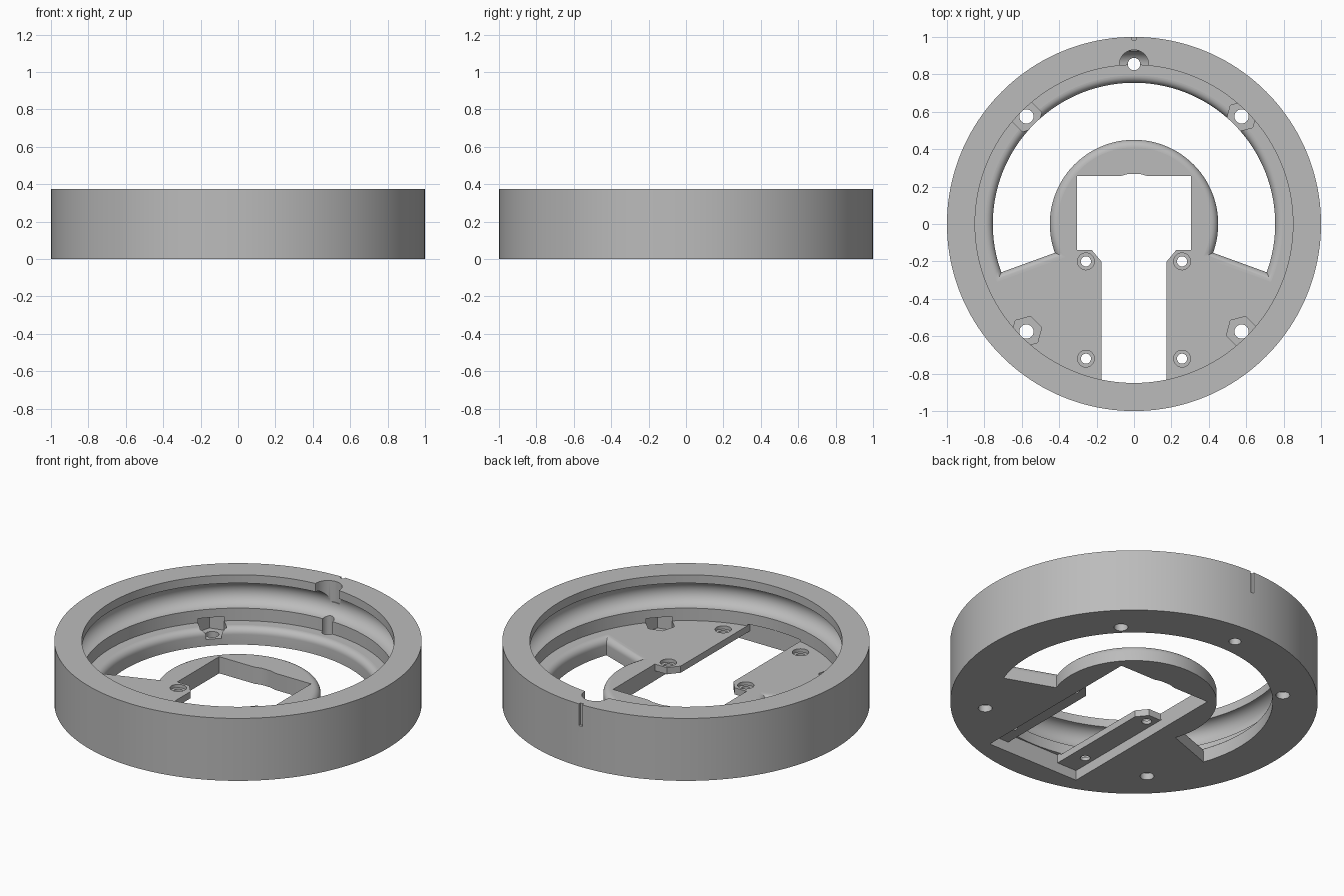
import bpy
import bmesh
from math import sin, cos, pi, radians, asin

if "Cube" in bpy.data.objects:
    bpy.data.objects.remove(bpy.data.objects["Cube"], do_unlink=True)

grey = bpy.data.materials.new("plain grey")
grey.use_nodes = True
colour = (0.5, 0.5, 0.5, 1)
grey.diffuse_color = colour
grey.node_tree.nodes["Principled BSDF"].inputs["Base Color"].default_value = colour

FLOOR = 0.1      # top of the base plate
BORE = 0.85      # inner wall radius
HEIGHT = 0.375


def skin(name, loops):
    """Closed solid bridging equal-length point loops, capped at both ends."""
    bm = bmesh.new()
    rings = [[bm.verts.new(p) for p in loop] for loop in loops]
    n = len(rings[0])
    for a, b in zip(rings, rings[1:]):
        for i in range(n):
            j = (i + 1) % n
            bm.faces.new((a[i], a[j], b[j], b[i]))
    bm.faces.new(rings[0])
    bm.faces.new(rings[-1])
    bmesh.ops.recalc_face_normals(bm, faces=bm.faces)
    mesh = bpy.data.meshes.new(name)
    bm.to_mesh(mesh)
    bm.free()
    obj = bpy.data.objects.new(name, mesh)
    bpy.context.collection.objects.link(obj)
    mesh.materials.append(grey)
    return obj


def circle(r, z, n, x=0, y=0, turn=0):
    return [(x + r * cos(turn + 2 * pi * i / n), y + r * sin(turn + 2 * pi * i / n), z)
            for i in range(n)]


def prism(name, outline, z0, z1):
    return skin(name, [[(x, y, z) for x, y in outline] for z in (z0, z1)])


def drill(name, x, y, r, z0, z1, n=32, turn=0):
    return skin(name, [circle(r, z, n, x, y, turn) for z in (z0, z1)])


def sector(z, d):
    """Annular sector outline grown by d on every side."""
    loop = []
    for r, flip in ((0.755 + d, 1), (0.45 - d, -1)):
        start = radians(-20) - asin(d / r)
        sweep = pi - 2 * start
        for i in range(97)[::flip]:
            a = start + sweep * i / 96
            loop.append((r * cos(a), r * sin(a), z))
    return loop


# Ring body with a round ball groove and a closed floor
profile = [(1, 0), (1, HEIGHT), (BORE, HEIGHT)]
for i in range(17):
    a = pi / 2 - pi * i / 16
    profile.append((BORE + 0.075 * cos(a), 0.25 + 0.075 * sin(a)))
profile.append((BORE, FLOOR))
body = skin("bearing_ring_base", [circle(r, z, 160) for r, z in profile])

cutters = []

# Curved opening with a rounded upper edge
fillet = 0.04
levels = [(-0.1, 0)]
for i in range(9):
    t = pi / 2 * i / 8
    levels.append((FLOOR - fillet + fillet * sin(t), fillet * (1 - cos(t))))
levels.append((FLOOR + 0.02, fillet))
cutters.append(skin("opening_cutter", [sector(z, d) for z, d in levels]))

# Window and slot, drawn as one mirrored half outline
half = [(0.03, 0.268), (0.07, 0.257), (0.305, 0.257), (0.305, -0.14),
        (0.225, -0.14), (0.175, -0.2), (0.175, -0.856)]
outline = half + [(-x, y) for x, y in reversed(half)]
cutters.append(prism("window_cutter", outline, -0.1, FLOOR + 0.01))

# Wider recess under the two ledges
recess = [(-0.306, -0.856), (0.306, -0.856), (0.306, -0.13), (-0.306, -0.13)]
cutters.append(prism("recess_cutter", recess, -0.1, 0.06))

for side in (-1, 1):
    # Counterbored screw holes in the ledges
    for y in (-0.2, -0.72):
        cutters.append(drill("screw_cutter", side * 0.257, y, 0.027, -0.1, 0.2))
        cutters.append(drill("counterbore_cutter", side * 0.257, y, 0.045, 0.08, 0.13))
    # Hexagonal nut pockets with bolt holes
    for end in (-1, 1):
        x, y = side * 0.575, end * 0.575
        cutters.append(drill("bolt_cutter", x, y, 0.038, -0.1, 0.1))
        cutters.append(drill("nut_cutter", x, y, 0.084, 0.04, 0.125, 6, radians(15)))

# Ball filling hole, pin hole and the outer index mark at the back
cutters.append(drill("pin_cutter", 0, 0.855, 0.033, -0.1, 0.24))
cutters.append(drill("filling_cutter", 0, 0.853, 0.078, 0.25, 0.5, 48))
mark = [(-0.012, 0.985), (0.012, 0.985), (0.012, 1.1), (-0.012, 1.1)]
cutters.append(prism("mark_cutter", mark, 0.245, 0.5))

# Apply every cut
bpy.ops.object.select_all(action='DESELECT')
bpy.context.view_layer.objects.active = body
body.select_set(True)
for cutter in cutters:
    cutter.hide_render = True
    cut = body.modifiers.new("cut", 'BOOLEAN')
    cut.operation = 'DIFFERENCE'
    cut.solver = 'EXACT'
    cut.object = cutter
    bpy.ops.object.modifier_apply(modifier=cut.name)
    bpy.data.objects.remove(cutter, do_unlink=True)

# Smooth round walls, keep level faces flat
bpy.ops.object.shade_smooth_by_angle(angle=radians(30))
for face in body.data.polygons:
    if abs(face.normal.z) > 0.999:
        face.use_smooth = False
